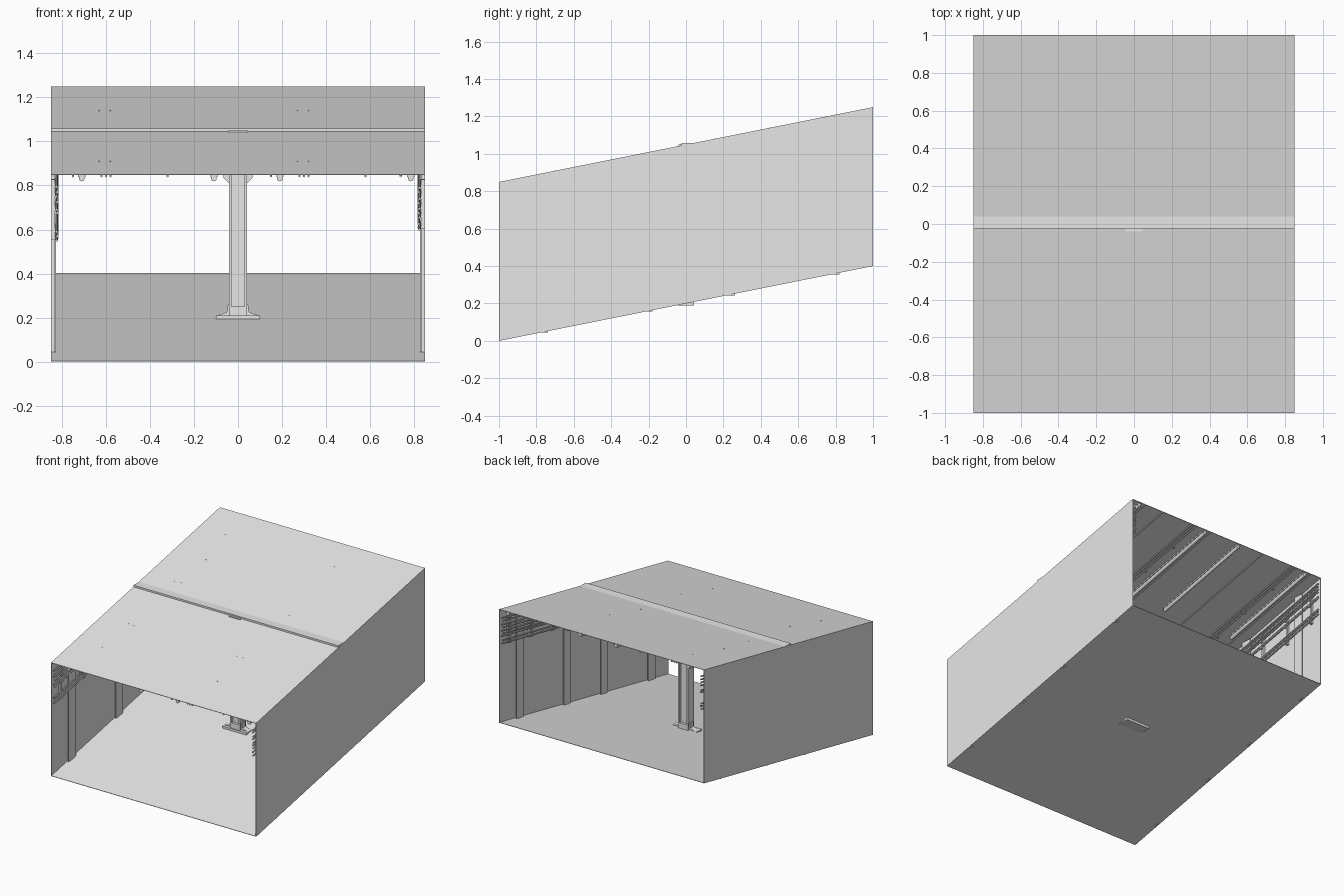
import bpy, bmesh, math
from mathutils import Matrix, Vector

cube = bpy.data.objects.get("Cube")
if cube:
    bpy.data.objects.remove(cube, do_unlink=True)

HALF_W, HALF_L, HEIGHT, SLOPE = 0.85, 1.0, 0.85, 0.2
SKIN = 0.003

grey = bpy.data.materials.new("plain grey")
grey.use_nodes = True
grey.diffuse_color = (0.8, 0.8, 0.8, 1)
grey.node_tree.nodes["Principled BSDF"].inputs["Base Color"].default_value = (0.8, 0.8, 0.8, 1)


def floor_z(y):
    return SLOPE * (y + HALF_L)


def finish(name, bm, sloped=False, smooth=False):
    """Turn a bmesh into an object; sloped parts are sheared to follow the ramp."""
    if sloped:
        for v in bm.verts:
            v.co.z += floor_z(v.co.y)
    bmesh.ops.recalc_face_normals(bm, faces=bm.faces)
    mesh = bpy.data.meshes.new(name)
    bm.to_mesh(mesh)
    bm.free()
    mesh.materials.append(grey)
    ob = bpy.data.objects.new(name, mesh)
    bpy.context.collection.objects.link(ob)
    if smooth:
        bpy.ops.object.select_all(action="DESELECT")
        ob.select_set(True)
        bpy.context.view_layer.objects.active = ob
        bpy.ops.object.shade_smooth_by_angle(angle=math.radians(40))
    return ob


def add_box(bm, x, y, z):
    """Box from three (low, high) ranges."""
    lo, hi = Vector((x[0], y[0], z[0])), Vector((x[1], y[1], z[1]))
    size = Matrix.Diagonal((*(hi - lo), 1))
    bmesh.ops.create_cube(bm, size=1, matrix=Matrix.Translation((lo + hi) / 2) @ size)


def boxes(name, ranges, sloped=False):
    bm = bmesh.new()
    for r in ranges:
        add_box(bm, *r)
    return finish(name, bm, sloped)


def pipe(name, x, z, radius, y0=-HALF_L, y1=HALF_L, sides=10):
    """Round pipe running along the ramp; z is measured from the ramp floor."""
    bm = bmesh.new()
    place = Matrix.Translation((x, (y0 + y1) / 2, z)) @ Matrix.Rotation(math.pi / 2, 4, "X")
    bmesh.ops.create_cone(bm, cap_ends=True, segments=sides, radius1=radius,
                          radius2=radius, depth=y1 - y0, matrix=place)
    return finish(name, bm, sloped=True, smooth=True)


def gusset(bm, outline, y0, y1):
    """Flat plate with an outline in x and z, extruded along y."""
    face = bm.faces.new([bm.verts.new((x, y0, z)) for x, z in outline])
    new = bmesh.ops.extrude_face_region(bm, geom=[face])["geom"]
    verts = [g for g in new if isinstance(g, bmesh.types.BMVert)]
    bmesh.ops.translate(bm, verts=verts, vec=(0, y1 - y0, 0))


# Sloping shell, open at the front and back
W, L = (-HALF_W, HALF_W), (-HALF_L, HALF_L)
boxes("floor", [(W, L, (0, SKIN))], True)
boxes("roof", [(W, L, (HEIGHT - SKIN, HEIGHT))], True)
for side, s in (("left", 1), ("right", -1)):
    x = sorted((s * HALF_W, s * (HALF_W - SKIN)))
    boxes(side + "_wall", [(x, L, (SKIN, HEIGHT - SKIN))], True)

# Steel posts along both walls
for side, s in (("left", 1), ("right", -1)):
    for i, y in enumerate((-0.78, -0.22, 0.22, 0.78)):
        z = (floor_z(y), floor_z(y) + HEIGHT - 0.01)
        web = sorted((s * 0.848, s * 0.832))
        cap = sorted((s * 0.834, s * 0.828))
        boxes(f"{side}_wall_post_{i + 1}", [
            (web, (y - 0.025, y + 0.025), z),
            (cap, (y - 0.042, y + 0.042), z)])

# Cross beam, just breaking through the roof
TOP = 1.058
boxes("cross_beam", [
    ((-0.849, 0.849), (-0.025, 0.04), (TOP - 0.015, TOP)),
    ((-0.849, 0.849), (0.0, 0.015), (0.93, TOP - 0.015)),
    ((-0.849, 0.849), (-0.025, 0.04), (0.915, 0.93))])
boxes("beam_cap_plate", [((-0.045, 0.045), (-0.04, 0.04), (TOP - 0.016, TOP - 0.009))])

# Central column with base plate and gussets
boxes("centre_column", [
    ((-0.04, -0.03), (-0.035, 0.035), (0.21, 0.92)),
    ((0.03, 0.04), (-0.035, 0.035), (0.21, 0.92)),
    ((-0.03, 0.03), (-0.015, 0.015), (0.21, 0.92))])
boxes("column_base_plate", [((-0.1, 0.1), (-0.043, 0.043), (0.19, 0.21))])
boxes("column_foot", [((-0.03, 0.03), (-0.035, 0.035), (0.21, 0.25))])
bm = bmesh.new()
for s in (-1, 1):
    gusset(bm, [(s * x, z) for x, z in
                ((0.04, 0.21), (0.09, 0.21), (0.05, 0.225), (0.046, 0.26), (0.04, 0.26))], -0.02, 0.02)
    gusset(bm, [(s * x, z) for x, z in
                ((0.04, 0.81), (0.065, 0.835), (0.065, 0.92), (0.04, 0.92))], -0.025, 0.025)
finish("column_gussets", bm)

# Light tubes under the roof
for i, x in enumerate((-0.71, -0.11, 0.19, 0.785)):
    for end, span in (("front", (-0.99, -0.2)), ("back", (0.2, 0.99))):
        pipe(f"light_tube_{end}_{i + 1}", x, HEIGHT - 0.02, 0.013, *span, sides=14)
        boxes(f"light_rail_{end}_{i + 1}",
              [((x - 0.016, x + 0.016), span, (HEIGHT - 0.014, HEIGHT - 0.004))], True)

# Thin conduits under the roof
for i, x in enumerate((-0.75, -0.62, -0.6, -0.58, -0.32, 0.15, 0.28, 0.3, 0.32, 0.58, 0.74)):
    pipe(f"roof_conduit_{i + 1}", x, HEIGHT - 0.008, 0.005, sides=8)

# Hanger bolts through the roof
boxes("roof_bolts", [((x - 0.003, x + 0.003), (y - 0.003, y + 0.003), (HEIGHT - 0.02, HEIGHT + 0.001))
                     for x in (-0.63, -0.58, 0.27, 0.32) for y in (-0.7, -0.4, 0.15, 0.45, 0.75)], True)

# Cable bundles and their brackets on both walls
bundles = {
    "left": (1, (0.06, 0.08, 0.11, 0.13, 0.155, 0.175, 0.195, 0.225, 0.25)),
    "right": (-1, (0.055, 0.08, 0.1, 0.125, 0.16, 0.175, 0.26, 0.28, 0.3)),
}
for side, (s, drops) in bundles.items():
    for i, drop in enumerate(drops):
        pipe(f"{side}_cable_{i + 1}", s * (0.825 - 0.004 * (i % 2)), HEIGHT - drop, 0.006, sides=8)
    outer = sorted((s * 0.848, s * 0.832))
    arm = sorted((s * 0.848, s * 0.816))
    parts = []
    for k in range(8):
        y = -0.91 + 0.26 * k
        span = (y - 0.008, y + 0.008)
        parts.append((outer, span, (HEIGHT - drops[-1] - 0.015, HEIGHT - 0.04)))
        parts += [(arm, span, (HEIGHT - d - 0.009, HEIGHT - d - 0.005)) for d in drops]
    boxes(side + "_cable_brackets", parts, True)
